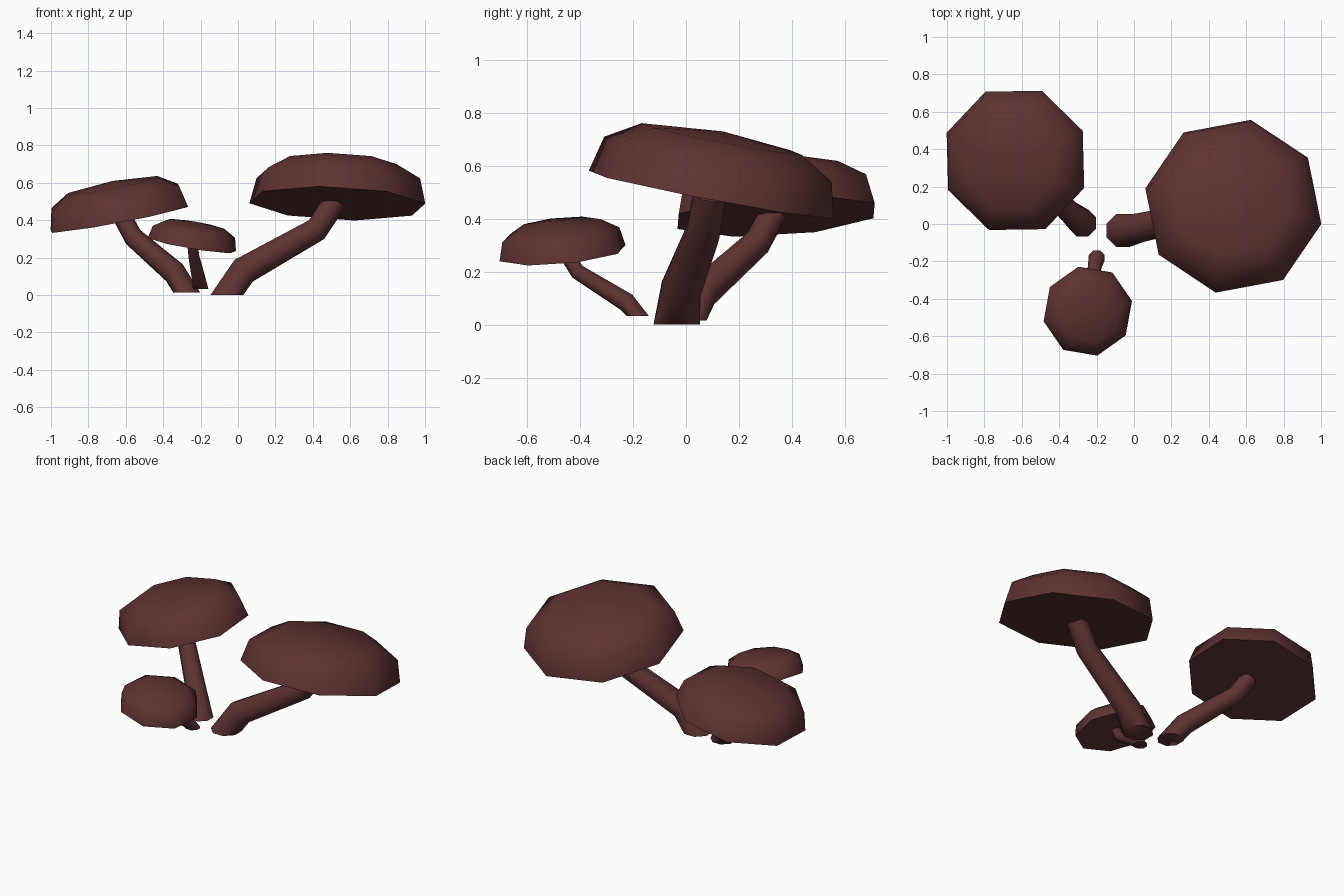
import bpy, bmesh, math
from mathutils import Vector

if "Cube" in bpy.data.objects:
    bpy.data.objects.remove(bpy.data.objects["Cube"])

brown = bpy.data.materials.new("dark_red_brown")
brown.diffuse_color = (0.112, 0.033, 0.032, 1)
brown.use_nodes = True
brown.node_tree.nodes["Principled BSDF"].inputs["Base Color"].default_value = brown.diffuse_color
UP = Vector((0, 0, 1))


def skin(name, rings, apex=None):
    """Join rings of points with quads, close the bottom, close or point the top."""
    bm = bmesh.new()
    loops = [[bm.verts.new(p) for p in ring] for ring in rings]
    n = len(loops[0])
    for a, b in zip(loops, loops[1:]):
        for i in range(n):
            j = (i + 1) % n
            bm.faces.new((a[i], a[j], b[j], b[i]))
    bm.faces.new(loops[0][::-1])
    if apex is None:
        bm.faces.new(loops[-1])
    else:
        tip = bm.verts.new(apex)
        for i in range(n):
            bm.faces.new((loops[-1][i], loops[-1][(i + 1) % n], tip))
    bmesh.ops.recalc_face_normals(bm, faces=bm.faces)
    me = bpy.data.meshes.new(name)
    bm.to_mesh(me)
    bm.free()
    me.materials.append(brown)
    ob = bpy.data.objects.new(name, me)
    bpy.context.collection.objects.link(ob)
    bpy.ops.object.select_all(action='DESELECT')
    ob.select_set(True)
    bpy.context.view_layer.objects.active = ob
    bpy.ops.object.shade_smooth_by_angle(angle=math.radians(62))
    return ob


def ring(center, normal, r, offset, n=8):
    q = UP.rotation_difference(Vector(normal).normalized())
    return [Vector(center) + q @ Vector((r * math.cos(offset + i * math.tau / n),
                                         r * math.sin(offset + i * math.tau / n), 0))
            for i in range(n)]


def cap(name, center, normal, radius, angle):
    """Tilted eight-sided dome with a flat underside."""
    c, n = Vector(center), Vector(normal).normalized()
    profile = [(1, 0), (0.93, 0.285), (0.655, 0.447)]
    rings = [ring(c + n * h * radius, n, r * radius, math.radians(angle)) for r, h in profile]
    return skin(name, rings, c + n * 0.508 * radius)


def stem(name, path, radii):
    """Bent tapering tube, cut level at the ground."""
    pts = [Vector(p) for p in path]
    rings = []
    for i, (p, r) in enumerate(zip(pts, radii)):
        if i == 0:
            t = UP
        elif i == len(pts) - 1:
            t = (p - pts[i - 1]).normalized()
        else:
            t = ((p - pts[i - 1]).normalized() + (pts[i + 1] - p).normalized())
        rings.append(ring(p, t, r, math.pi / 8))
    return skin(name, rings)


# Large mushroom on the right
cap("large_cap", (0.531, 0.095, 0.49), (0.04, 0.19, 1), 0.48, 33.5)
stem("large_stem", [(-0.06, -0.035, 0), (0.03, -0.02, 0.13), (0.42, 0.065, 0.35), (0.52, 0.09, 0.50)],
     [0.095, 0.08, 0.068, 0.066])

# Medium mushroom at the back left
cap("medium_cap", (-0.634, 0.34, 0.41), (-0.19, -0.06, 1), 0.401, 23.7)
stem("medium_stem", [(-0.275, 0.005, 0.015), (-0.34, 0.06, 0.12), (-0.56, 0.27, 0.31), (-0.62, 0.33, 0.42)],
     [0.078, 0.064, 0.054, 0.052])

# Small mushroom at the front
cap("small_cap", (-0.247, -0.466, 0.27), (0.17, -0.0935, 1), 0.245, 12.5)
stem("small_stem", [(-0.2, -0.182, 0.033), (-0.21, -0.225, 0.085), (-0.235, -0.41, 0.2), (-0.245, -0.46, 0.28)],
     [0.045, 0.038, 0.031, 0.029])
